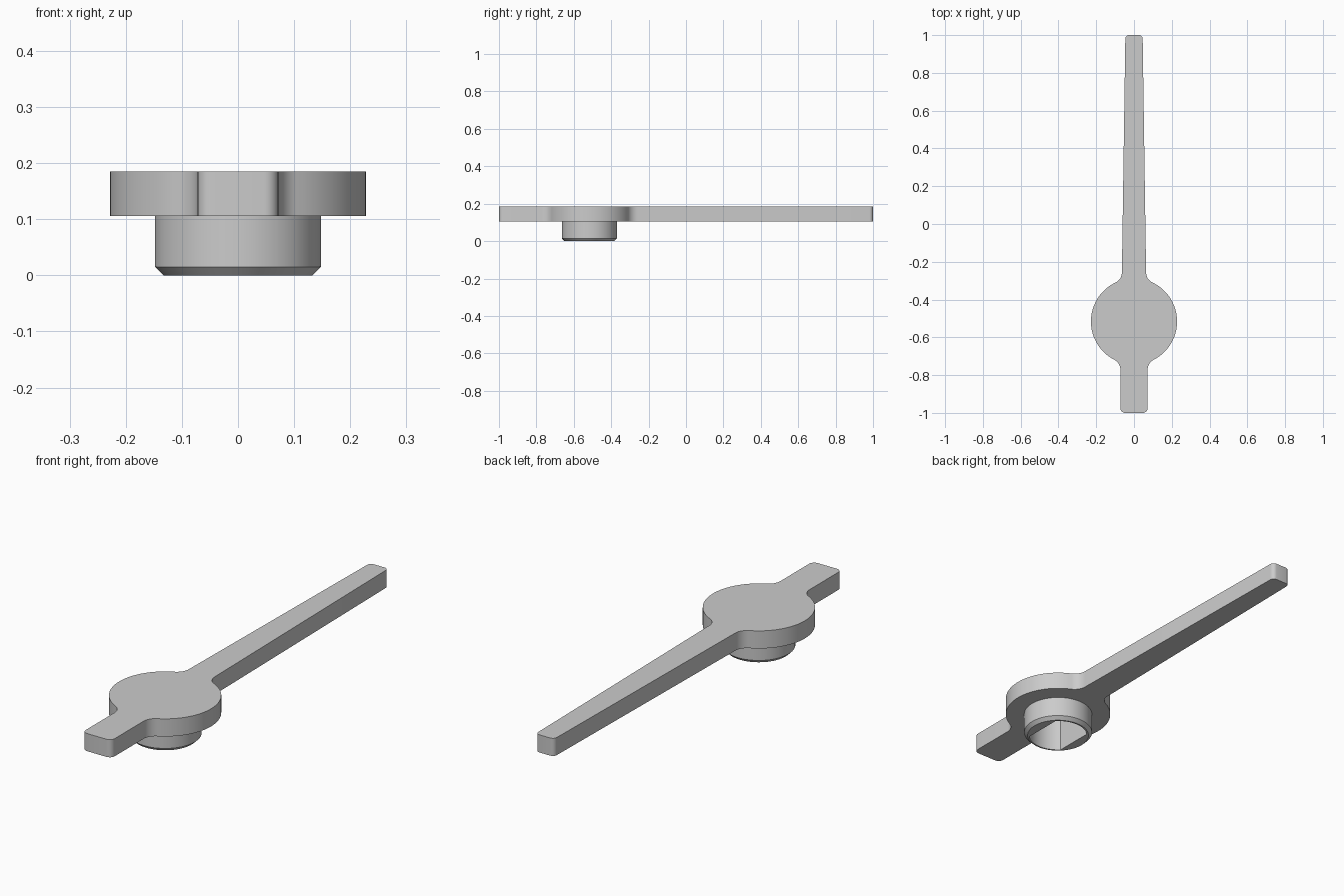
import bpy, bmesh, math

if "Cube" in bpy.data.objects:
    bpy.data.objects.remove(bpy.data.objects["Cube"], do_unlink=True)

HUB_Y = -0.516      # centre of the disc and hub
DISC_R = 0.228
PLATE_Z, TOP_Z = 0.106, 0.185
FILLET = 0.06

grey = bpy.data.materials.new("plain grey")
grey.use_nodes = True
grey.diffuse_color = (0.6, 0.6, 0.6, 1)
grey.node_tree.nodes["Principled BSDF"].inputs["Base Color"].default_value = (0.6, 0.6, 0.6, 1)


def arc(cx, cy, r, start, end, steps):
    """Points on an arc, angles in radians."""
    return [(cx + r * math.cos(start + (end - start) * i / steps),
             cy + r * math.sin(start + (end - start) * i / steps))
            for i in range(steps + 1)]


def loft(name, sections):
    """Closed solid through matching outlines, each given as (points, z)."""
    bm = bmesh.new()
    rings = [[bm.verts.new((x, y, z)) for x, y in pts] for pts, z in sections]
    for low, high in zip(rings, rings[1:]):
        n = len(low)
        for i in range(n):
            j = (i + 1) % n
            bm.faces.new((low[i], low[j], high[j], high[i]))
    bm.faces.new(rings[0][::-1])
    bm.faces.new(rings[-1])
    bmesh.ops.recalc_face_normals(bm, faces=bm.faces)
    mesh = bpy.data.meshes.new(name)
    bm.to_mesh(mesh)
    bm.free()
    mesh.materials.append(grey)
    obj = bpy.data.objects.new(name, mesh)
    bpy.context.collection.objects.link(obj)
    return obj


def activate(obj):
    bpy.ops.object.select_all(action='DESELECT')
    obj.select_set(True)
    bpy.context.view_layer.objects.active = obj


def fillet_centre(half_width):
    """Centre offset of a fillet between a straight side and the disc."""
    x = half_width + FILLET
    return x, math.sqrt((DISC_R + FILLET) ** 2 - x ** 2)


# Right half of the lever outline, from the short end to the long tip
SHORT_W, ARM_W, TIP_W = 0.072, 0.064, 0.046
END_R, TIP_R = 0.025, 0.02
half = arc(SHORT_W - END_R, -1 + END_R, END_R, -math.pi / 2, 0, 6)
lx, ly = fillet_centre(SHORT_W)
ux, uy = fillet_centre(ARM_W)
low_angle, high_angle = math.atan2(-ly, lx), math.atan2(uy, ux)
half += arc(lx, HUB_Y - ly, FILLET, math.pi, low_angle + math.pi, 10)
half += arc(0, HUB_Y, DISC_R, low_angle, high_angle, 40)[1:-1]
half += arc(ux, HUB_Y + uy, FILLET, high_angle + math.pi, math.pi, 10)
half += arc(TIP_W - TIP_R, 1 - TIP_R, TIP_R, 0, math.pi / 2, 6)
outline = half + [(-x, y) for x, y in reversed(half)]
lever = loft("lever_plate", [(outline, PLATE_Z), (outline, TOP_Z)])

# Round hub with a chamfered lower rim
def circle(r):
    return arc(0, HUB_Y, r, 0, 2 * math.pi, 64)[:-1]

hub = loft("hub", [(circle(0.133), 0), (circle(0.148), 0.015), (circle(0.148), PLATE_Z)])

# Blind shaft socket: round with two flat sides
SOCKET_R, CORNER = 0.126, math.pi / 4
socket = (arc(0, HUB_Y, SOCKET_R, CORNER, math.pi - CORNER, 16)
          + arc(0, HUB_Y, SOCKET_R, math.pi + CORNER, 2 * math.pi - CORNER, 16))
cutter = loft("socket_cutter", [(socket, -0.05), (socket, 0.15)])
cutter.hide_render = True

for part in (lever, hub):
    activate(part)
    cut = part.modifiers.new("socket", 'BOOLEAN')
    cut.operation = 'DIFFERENCE'
    cut.solver = 'EXACT'
    cut.object = cutter
    bpy.ops.object.modifier_apply(modifier=cut.name)
    bpy.ops.object.shade_smooth_by_angle(angle=math.radians(30))

bpy.data.objects.remove(cutter, do_unlink=True)
